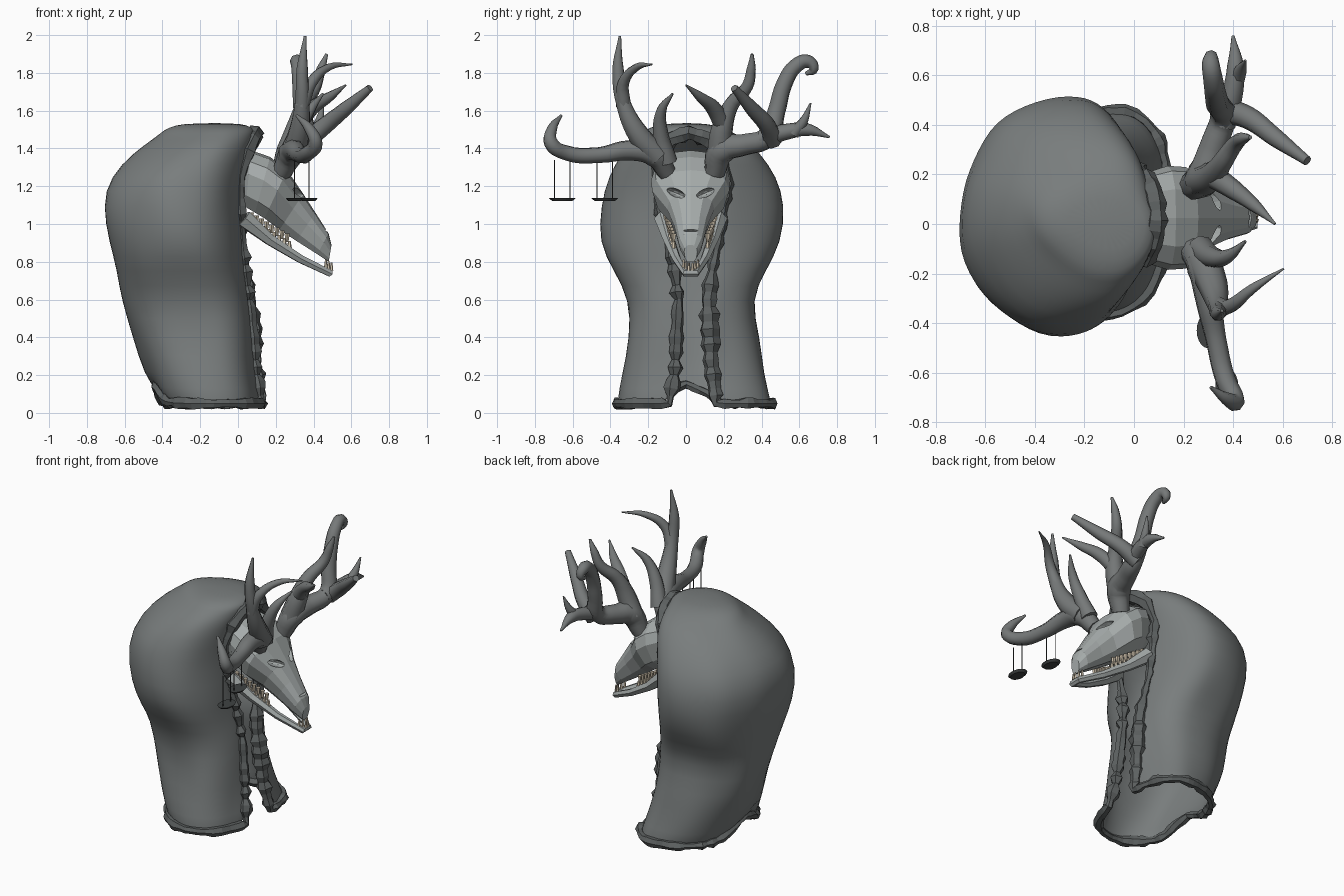
import bpy, bmesh, math, random
from mathutils import Vector, Matrix, noise

if "Cube" in bpy.data.objects:
    bpy.data.objects.remove(bpy.data.objects["Cube"])

random.seed(4)
CY = 0.025  # the head's centre line


def material(name, c):
    m = bpy.data.materials.new(name)
    m.diffuse_color = (*c, 1)
    m.use_nodes = True
    m.node_tree.nodes["Principled BSDF"].inputs["Base Color"].default_value = m.diffuse_color
    return m


CLOTH = material("cloth_grey", (0.19, 0.205, 0.205))
TRIM = material("trim_grey", (0.11, 0.12, 0.12))
BONE = material("bone_grey", (0.38, 0.41, 0.405))
HORN = material("horn_grey", (0.18, 0.19, 0.19))
TOOTH = material("tooth_cream", (0.6, 0.52, 0.4))
METAL = material("dark_metal", (0.05, 0.055, 0.055))


def finish(name, bm, mat, smooth=False):
    bmesh.ops.recalc_face_normals(bm, faces=bm.faces)
    me = bpy.data.meshes.new(name)
    bm.to_mesh(me)
    bm.free()
    ob = bpy.data.objects.new(name, me)
    bpy.context.collection.objects.link(ob)
    me.materials.append(mat)
    for p in me.polygons:
        p.use_smooth = smooth
    return ob


def loft(bm, rings, closed=True, loop=False):
    """Skin equal-length rings of points."""
    vs = [[bm.verts.new(p) for p in r] for r in rings]
    n = len(vs[0])
    for i in range(len(vs) if loop else len(vs) - 1):
        a, b = vs[i], vs[(i + 1) % len(vs)]
        for j in range(n if closed else n - 1):
            k = (j + 1) % n
            bm.faces.new((a[j], a[k], b[k], b[j]))
    return vs


def branches(name, paths, mat, res=2, kind='BEZIER', smooth=True):
    """Tapered tubes; each path point is x, y, z, radius."""
    cu = bpy.data.curves.new(name, 'CURVE')
    cu.dimensions = '3D'
    cu.bevel_depth = 1
    cu.bevel_resolution = res
    cu.resolution_u = 5
    cu.use_fill_caps = True
    for path in paths:
        sp = cu.splines.new(kind)
        pts = sp.bezier_points if kind == 'BEZIER' else sp.points
        pts.add(len(path) - 1)
        for p, (x, y, z, r) in zip(pts, path):
            p.co = (x, y, z) if kind == 'BEZIER' else (x, y, z, 1)
            p.radius = r
            if kind == 'BEZIER':
                p.handle_left_type = p.handle_right_type = 'AUTO'
        sp.use_smooth = smooth
    ob = bpy.data.objects.new(name, cu)
    bpy.context.collection.objects.link(ob)
    cu.materials.append(mat)
    bpy.ops.object.select_all(action='DESELECT')
    ob.select_set(True)
    bpy.context.view_layer.objects.active = ob
    bpy.ops.object.convert(target='MESH')
    return ob


# Cloak: open-fronted shell; rows are z, back x, front x, min y, max y, opening edges
ROWS = [(.05, -.42, .13, -.36, .45, -.09, .16), (.2, -.49, .10, -.34, .41, -.06, .14),
        (.4, -.56, .08, -.31, .38, -.05, .13), (.6, -.61, .06, -.28, .34, -.04, .12),
        (.75, -.65, .04, -.37, .43, -.06, .14), (.9, -.69, .03, -.47, .51, -.09, .17),
        (1.1, -.72, .03, -.45, .52, -.14, .20), (1.25, -.67, .04, -.41, .48, -.16, .22),
        (1.38, -.55, .07, -.33, .39, -.13, .19), (1.45, -.45, .09, -.26, .30, -.08, .11),
        (1.48, -.41, .09, -.22, .25, .015, .015), (1.51, -.37, .08, -.18, .20, .01, .01),
        (1.535, -.29, .02, -.09, .11, .01, .01)]
N = 30


def spow(v, e):
    return math.copysign(abs(v) ** e, v)


rings = []
for z, xb, xf, y0, y1, e0, e1 in ROWS:
    E = .97 if z > .8 else .86
    cx, cy, ry = xb + (xf - xb) * .62, (y0 + y1) / 2, (y1 - y0) / 2
    a0 = math.asin(spow((e1 - cy) / ry, 1 / E))
    a1 = 2 * math.pi + math.asin(spow((e0 - cy) / ry, 1 / E))
    ring = []
    for i in range(N):
        a = a0 + (a1 - a0) * i / (N - 1)
        rx = xf - cx if math.cos(a) > 0 else cx - xb
        p = Vector((cx + rx * spow(math.cos(a), E), cy + ry * spow(math.sin(a), E), z))
        if z < .1 and p.x < -.2:      # raised hem at the back
            p.z += .1 * math.exp(-(p.y / .14) ** 2)
        if 0 < i < N - 1:             # soft cloth lumps
            k = .035 * noise.noise(p * 4)
            p += Vector((p.x - cx, p.y - cy, 0)).normalized() * k
        ring.append(p)
    rings.append(ring)
bm = bmesh.new()
vs = loft(bm, rings, closed=False)
bm.faces.new(vs[-1])
bmesh.ops.remove_doubles(bm, verts=bm.verts, dist=.0005)
cloak = finish("cloak", bm, CLOTH, True)
sol = cloak.modifiers.new("thickness", 'SOLIDIFY')
sol.thickness = .015
sub = cloak.modifiers.new("soft", 'SUBSURF')
sub.levels = sub.render_levels = 1

# Ragged trim along the hem and around the opening
border = rings[0] + [r[-1] for r in rings[1:11]] + [r[0] for r in rings[9:0:-1]]
path = []
for a, b in zip(border, border[1:] + border[:1]):
    n = max(1, round((b - a).length / .04))
    path += [a.lerp(b, i / n) for i in range(n)]
tube = []
for i, p in enumerate(path):
    t = (path[(i + 1) % len(path)] - path[i - 1]).normalized()
    out = p - Vector((-.25, .04, p.z))
    u = (out - t * out.dot(t)).normalized()
    v = t.cross(u)
    r = random.choice((.022, .03, .04))
    if p.y > .08 and .15 < p.z < .7 and p.x > 0:
        r += .014
    if p.z > 1.35:
        r = random.uniform(.036, .046)
    if p.z < .045 + r and p.z < .1:
        r = min(r, .032)
    tube.append([p + (u * math.cos(q) + v * math.sin(q)) * r * random.uniform(.85, 1.2)
                 for q in [k * math.tau / 6 for k in range(6)]])
bm = bmesh.new()
loft(bm, tube, loop=True)
finish("cloak_trim", bm, TRIM)

# Skull: sections given by top x, z, bottom x, z, half width
SECT = [(-.03, 1.33, -.02, 1.14, .12), (.07, 1.39, .04, 1.09, .185), (.17, 1.355, .09, 1.06, .21),
        (.26, 1.285, .14, 1.03, .205), (.345, 1.16, .22, .97, .125), (.41, 1.06, .31, .91, .09),
        (.48, .95, .42, .84, .065), (.495, .89, .48, .80, .035)]
HALF = [(.55, .04), (.9, .2), (1, .42), (.85, .8), (.5, 1)]
PROF = [(0, 0)] + HALF + [(-w, t) for w, t in reversed(HALF)]
bm = bmesh.new()
vs = loft(bm, [[Vector((x0 + (x1 - x0) * t, CY + w * h, z0 + (z1 - z0) * t)) for w, t in PROF]
               for x0, z0, x1, z1, h in SECT])
bm.faces.new(vs[0])
bm.faces.new(vs[-1])
skull = finish("skull", bm, BONE)

# Eye sockets and nose slit cut into the skull
bm = bmesh.new()
CUTS = [((.325, CY + s * .08, 1.165), (.07, .058, .022), s * .4) for s in (-1, 1)]
CUTS.append(((.475, CY, .965), (.03, .045, .006), 0))
for loc, size, roll in CUTS:
    bmesh.ops.create_icosphere(bm, subdivisions=2, radius=1, matrix=Matrix.Translation(loc)
                               @ Matrix.Rotation(roll, 4, 'X') @ Matrix.Diagonal((*size, 1)))
cutter = finish("socket_cutter", bm, TRIM)
cutter.hide_render = True
cutter.hide_set(True)
cut = skull.modifiers.new("sockets", 'BOOLEAN')
cut.operation = 'DIFFERENCE'
cut.object = cutter

# Lower jaw: one V-shaped bar
side = [(.03, .145, 1.03, .05), (.17, .115, .915, .032), (.33, .075, .815, .024), (.485, .03, .74, .02)]
jaw = [(x, CY - y, z, r) for x, y, z, r in side] + [(x, CY + y, z, r) for x, y, z, r in reversed(side)]
branches("lower_jaw", [jaw], BONE, res=1, kind='POLY', smooth=False)

# Teeth: upper and lower cheek rows plus incisors
bm = bmesh.new()


def tooth(x, y, z, r, h, flip):
    bmesh.ops.create_cone(bm, cap_ends=True, segments=5, radius1=r, radius2=r * .5, depth=h,
                          matrix=Matrix.Translation((x, y, z))
                          @ Matrix.Rotation(math.pi if flip else 0, 4, 'X'))


for s in (-1, 1):
    for i in range(8):
        f = i / 7
        x, y, z = .07 + .19 * f, CY + s * (.135 - .045 * f), 1.03 - .11 * f
        tooth(x, y, z + .008, .015, .045, True)
        tooth(x + .012, y, z - .03, .014, .04, False)
    for i in range(3):
        tooth(.495 - .015 * i, CY + s * (.01 + .014 * i), .775 + .008 * i, .01, .04, False)
finish("teeth", bm, TOOTH)

# Antler on the -y side: sweeping beam, tall fork and short front tine
branches("left_antler", [
    [(.23, -.10, 1.27, .05), (.28, -.17, 1.37, .07), (.30, -.30, 1.39, .055), (.33, -.46, 1.365, .043),
     (.37, -.63, 1.375, .042), (.41, -.715, 1.43, .038), (.38, -.71, 1.50, .029), (.31, -.66, 1.575, .007)],
    [(.28, -.15, 1.36, .07), (.32, -.25, 1.47, .06), (.34, -.335, 1.65, .04), (.34, -.36, 1.82, .032),
     (.355, -.35, 1.995, .007)],
    [(.335, -.33, 1.62, .04), (.39, -.33, 1.75, .03), (.48, -.26, 1.83, .02), (.605, -.18, 1.845, .004)],
    [(.27, -.10, 1.33, .055), (.32, -.135, 1.48, .042), (.38, -.13, 1.6, .028), (.45, -.07, 1.69, .006)],
], HORN)

# Antler on the +y side: hooked beam, forked outer tine and inner tines
branches("right_antler", [
    [(.23, .15, 1.27, .055), (.28, .19, 1.39, .075), (.32, .31, 1.42, .06), (.36, .43, 1.46, .055),
     (.34, .48, 1.6, .048), (.33, .52, 1.74, .044), (.32, .58, 1.835, .04), (.31, .645, 1.86, .036),
     (.31, .675, 1.82, .026), (.30, .635, 1.795, .01)],
    [(.36, .40, 1.45, .05), (.40, .54, 1.49, .042), (.41, .64, 1.5, .034), (.40, .76, 1.46, .006)],
    [(.41, .57, 1.48, .034), (.43, .62, 1.54, .026), (.45, .66, 1.64, .005)],
    [(.36, .46, 1.44, .052), (.46, .43, 1.52, .046), (.57, .35, 1.61, .038), (.70, .255, 1.72, .02)],
    [(.27, .18, 1.38, .07), (.31, .19, 1.5, .06), (.35, .24, 1.63, .042), (.41, .325, 1.73, .033),
     (.44, .345, 1.82, .025), (.47, .35, 1.9, .008)],
    [(.31, .20, 1.52, .05), (.40, .14, 1.62, .04), (.48, .08, 1.67, .028), (.57, .0, 1.735, .005)],
], HORN)

# Hanging scale pans with their wires
bm = bmesh.new()
for x, y in ((.30, -.43), (.375, -.655)):
    bmesh.ops.create_cone(bm, cap_ends=True, segments=20, radius1=.055, radius2=.072, depth=.014,
                          matrix=Matrix.Translation((x, y, 1.13)) @ Matrix.Diagonal((.65, 1, 1, 1)))
    for s in (-1, 1):
        bmesh.ops.create_cone(bm, cap_ends=True, segments=6, radius1=.003, radius2=.003, depth=.21,
                              matrix=Matrix.Translation((x, y + s * .041, 1.235)))
finish("hanging_pans", bm, METAL)
